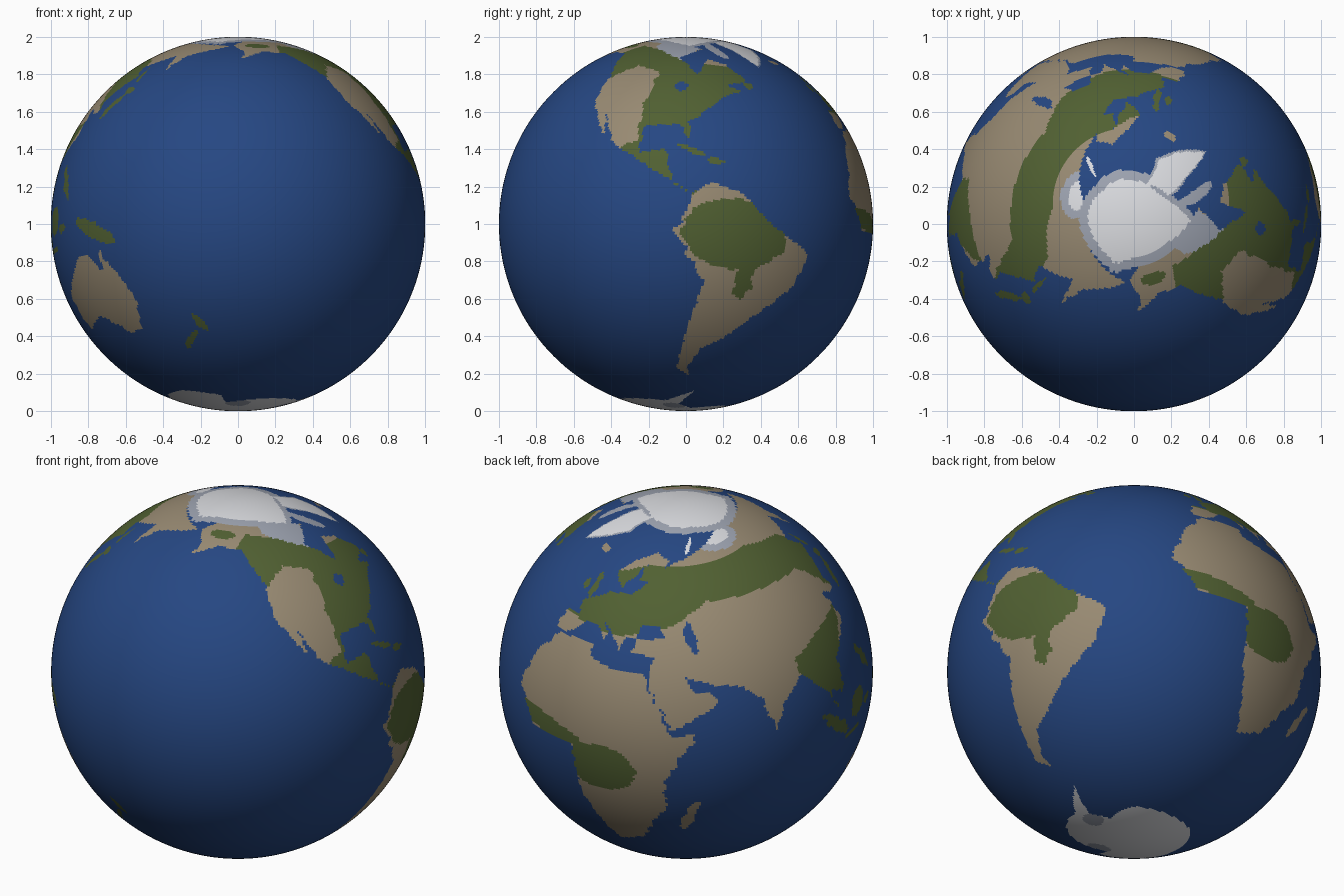
import bpy, math
from mathutils import Matrix, Vector, noise

if "Cube" in bpy.data.objects:
    bpy.data.objects.remove(bpy.data.objects["Cube"])

COLS, ROWS = 480, 240
STEP = 360 / COLS
OCEAN, FOREST, SAND, TUNDRA, ICE = range(5)
COLOURS = {"ocean_blue": (0.019, 0.063, 0.225), "forest_green": (0.082, 0.118, 0.032),
           "sand_tan": (0.315, 0.255, 0.17), "tundra_grey": (0.34, 0.37, 0.44),
           "ice_white": (0.71, 0.72, 0.75)}
cells = [[OCEAN] * COLS for _ in range(ROWS)]


def paint(colour, pts, over=None):
    """Fill a longitude/latitude outline with a slightly ragged edge, optionally only over one colour."""
    for r in range(ROWS):
        lat = -90 + (r + 0.5) * STEP
        xs = sorted(x1 + (lat - y1) * (x2 - x1) / (y2 - y1)
                    for (x1, y1), (x2, y2) in zip(pts, pts[1:] + pts[:1]) if (y1 > lat) != (y2 > lat))
        xs = [x + 1.6 * noise.noise((x * 0.3, lat * 0.4, 0)) for x in xs]
        for a, b in zip(xs[::2], xs[1::2]):
            for c in range(math.ceil((a + 180) / STEP - 0.5), math.ceil((b + 180) / STEP - 0.5)):
                if over is None or cells[r][c % COLS] == over:
                    cells[r][c % COLS] = colour


def shape(*v):
    return list(zip(v[::2], v[1::2]))


def oval(lon, lat, a, b, tilt=0):
    t = math.radians(tilt)
    ring = [(a * math.cos(k * math.tau / 24), b * math.sin(k * math.tau / 24)) for k in range(24)]
    return [(lon + u * math.cos(t) - v * math.sin(t), lat + u * math.sin(t) + v * math.cos(t)) for u, v in ring]


# Continents
north_america = shape(-168, 66, -156, 71, -128, 70, -94, 70, -82, 68, -94, 60, -81, 52, -77, 61, -66, 59, -56, 51,
                      -67, 48, -61, 46, -70, 42, -76, 36, -81, 31, -80, 25, -84, 30, -97, 28, -96, 19, -88, 21,
                      -83, 10, -77, 8, -95, 16, -106, 21, -113, 31, -110, 23, -121, 35, -124, 47, -135, 59,
                      -150, 60, -163, 55, -161, 60)
south_america = shape(-77, 8, -72, 12, -61, 10, -50, 1, -35, -6, -39, -17, -48, -26, -58, -37, -65, -42, -69, -51,
                      -66, -55, -74, -52, -73, -38, -70, -19, -81, -5, -78, 3)
africa = shape(-6, 36, 10, 37, 11, 33, 20, 31, 33, 31, 43, 11, 51, 12, 40, -4, 40, -15, 35, -22, 30, -31, 20, -35,
               12, -17, 9, 4, -8, 4, -17, 14, -13, 27)
eurasia = shape(-9, 37, -2, 37, 4, 43, 10, 43, 16, 38, 13, 45, 22, 37, 24, 41, 29, 41, 30, 46, 38, 46, 41, 42, 29, 41,
                27, 37, 36, 36, 35, 28, 43, 13, 59, 21, 56, 25, 51, 25, 48, 30, 57, 27, 67, 25, 73, 20, 77, 8,
                81, 16, 90, 22, 95, 16, 99, 13, 103, 2, 100, 13, 106, 9, 108, 20, 121, 28, 119, 38, 126, 35,
                129, 36, 128, 40, 140, 50, 136, 55, 155, 60, 157, 51, 163, 59, 190, 65, 160, 70, 105, 77, 70, 72,
                42, 67, 36, 65, 40, 68, 27, 71, 14, 67, 5, 61, 13, 56, 18, 61, 23, 66, 22, 60, 29, 60, 21, 55,
                9, 54, -4, 48, -1, 44, -9, 43)
australia = shape(142, -11, 153, -26, 150, -38, 143, -39, 131, -31, 116, -35, 114, -23, 122, -18, 131, -12, 136, -12,
                  140, -17, 142, -17)
for land in (north_america, south_america, africa, eurasia, australia,
             oval(47, -19, 7, 2, 68), oval(-19, 65, 5, 1.3)):
    paint(SAND, land)
paint(OCEAN, oval(51, 42, 5.5, 2, 110))
paint(OCEAN, oval(-87, 45, 3, 2))

# Forests, painted only over land, with the dry western plains put back
paint(FOREST, shape(-165, 55, -140, 58, -134, 66, -112, 64, -90, 58, -50, 58, -50, 45, -77, 7, -104, 16), SAND)
paint(SAND, shape(-125, 44, -114, 53, -100, 51, -98, 23, -104, 19, -125, 25), FOREST)
paint(FOREST, shape(-10, 43, 5, 61, 25, 66, 105, 66, 135, 59, 142, 50, 130, 34, 118, 49, 98, 51, 60, 53, 44, 46, 20, 41), SAND)
paint(FOREST, shape(122, 33, 105, 31, 88, 27, 95, 10, 104, 0, 110, 20), SAND)
for wood in (oval(-62, -3, 17, 11), oval(-57, -17, 3, 6), oval(19, -2, 12, 8), oval(-3, 7, 16, 3, -8),
             oval(-150, 65, 9, 2)):
    paint(FOREST, wood, SAND)

# Wooded islands
for island in (oval(114, 1, 5, 4, 45), oval(101, 0, 8, 2, -45), oval(110, -7.5, 5, 1), oval(121, -2, 3, 1.5),
               oval(123, 12, 6.5, 1.7, -60), oval(141, -5, 10, 2.5, -25), oval(137, 37, 7, 1.5, 45),
               oval(143, 43, 2, 1.5), oval(143, 50, 1, 4), oval(-2.5, 54, 4.5, 2, 110), oval(-8, 53, 2, 1.7),
               oval(176, -38, 4, 1.3, -50), oval(170, -44, 4.5, 1.2, 45), oval(-79, 21.7, 5, 1, -18),
               oval(-71, 19, 3, 1), oval(-56, 49, 2.5, 1.6)):
    paint(FOREST, island)

# Tundra and Arctic islands
paint(TUNDRA, shape(-120, 66, -93, 58, -80, 73, -125, 73), SAND)
for island in (oval(-72, 69, 11, 3, -30), oval(-110, 71, 8, 2)):
    paint(TUNDRA, island)
paint(TUNDRA, oval(94, 73, 25, 4.5), SAND)
paint(ICE, oval(94, 74, 17, 3), TUNDRA)
paint(ICE, oval(59, 74, 7, 1.3, 30))

# Polar cap and the big northern island: grey rim, white inside
cap = shape(-184, 67.5, -160, 70, -128, 70, -95, 67, -75, 75, -60, 78, 0, 80.5, 77, 78.5, 118, 74, 155, 71, 184, 67.5)
icy_island = shape(-73, 78, -32, 83, -20, 74, -43, 60, -54, 70)
paint(TUNDRA, icy_island)
for colour, inset in ((TUNDRA, 0), (ICE, 3)):
    paint(colour, [(x, y + inset) for x, y in cap] + [(184, 90), (-184, 90)])
paint(ICE, [(-44 + (x + 44) * 0.85, 72 + (y - 72) * 0.95) for x, y in icy_island])

# Antarctica with its two ice shelves
paint(ICE, shape(-184, -78, -150, -76, -75, -73, -58, -63, -62, -75, -35, -78, -12, -71, 55, -67, 140, -66, 170, -72,
                 165, -78, 184, -78, 184, -90, -184, -90))
for shelf in (oval(182, -80, 22, 3), oval(-63, -78, 17, 3)):
    paint(TUNDRA, shelf, ICE)

# Globe mesh: rings of vertices between two poles, one colour per face
verts = [(0, 0, -1)]
for r in range(1, ROWS):
    la = math.radians(-90 + r * STEP)
    for c in range(COLS):
        lo = math.radians(c * STEP - 102)
        verts.append((math.cos(la) * math.cos(lo), math.cos(la) * math.sin(lo), math.sin(la)))
verts.append((0, 0, 1))


def vid(r, c):
    return 0 if r == 0 else len(verts) - 1 if r == ROWS else 1 + (r - 1) * COLS + c % COLS


faces = [tuple(dict.fromkeys((vid(r, c), vid(r, c + 1), vid(r + 1, c + 1), vid(r + 1, c))))
         for r in range(ROWS) for c in range(COLS)]
mesh = bpy.data.meshes.new("globe")
mesh.from_pydata(verts, [], faces)
for name, rgb in COLOURS.items():
    mat = bpy.data.materials.new(name)
    mat.diffuse_color = (*rgb, 1)
    mat.use_nodes = True
    mat.node_tree.nodes["Principled BSDF"].inputs["Base Color"].default_value = mat.diffuse_color
    mesh.materials.append(mat)
mesh.polygons.foreach_set("material_index", [k for row in cells for k in row])
mesh.polygons.foreach_set("use_smooth", [True] * len(faces))

# Slight tilt of the axis, then rest on the ground
tilt = Vector((-0.12, -0.03, 0))
mesh.transform(Matrix.Translation((0, 0, 1)) @ Matrix.Rotation(tilt.length, 4, tilt))
mesh.update()
bpy.context.collection.objects.link(bpy.data.objects.new("globe", mesh))
